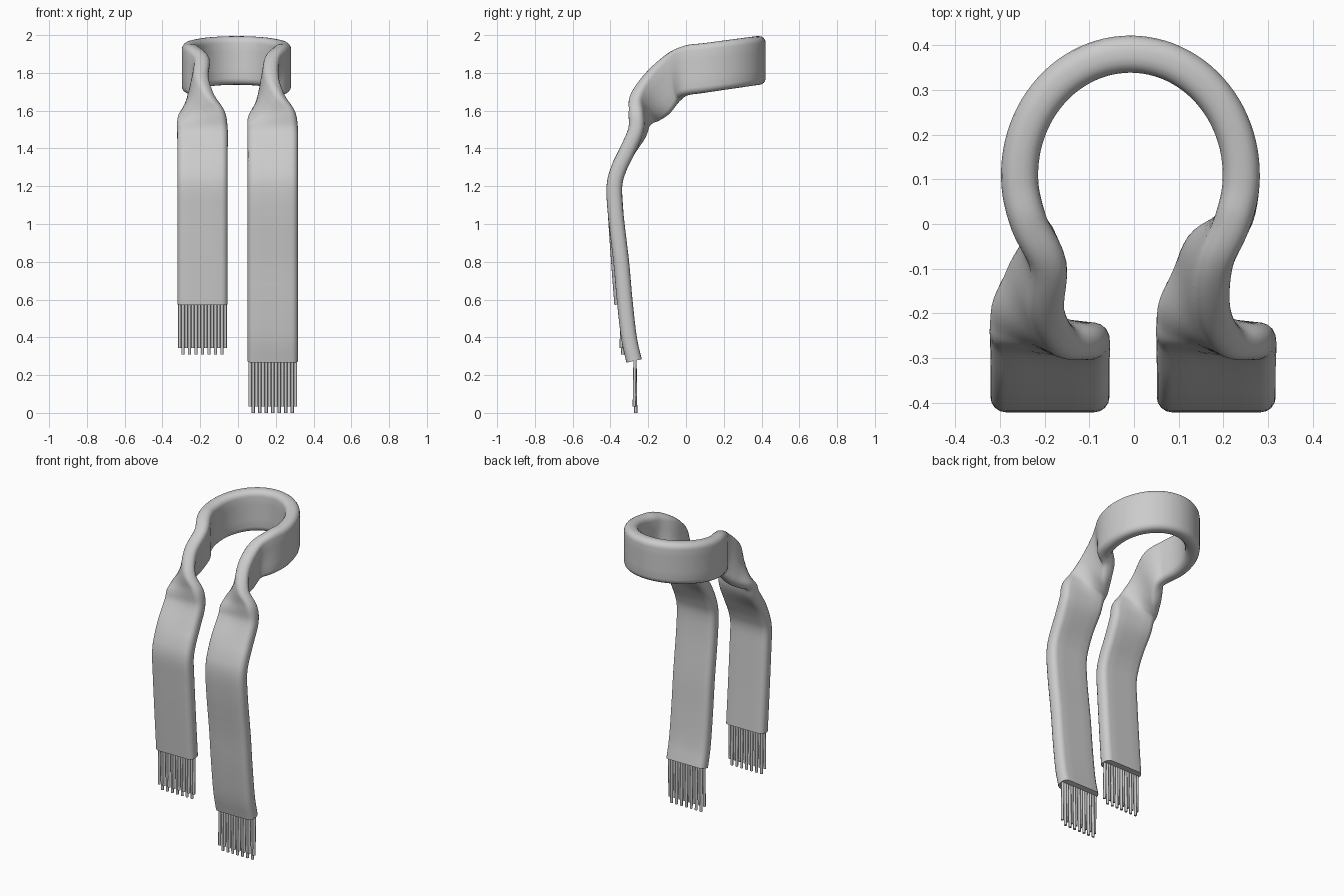
import bpy, bmesh, math
from mathutils import Vector

if "Cube" in bpy.data.objects:
    bpy.data.objects.remove(bpy.data.objects["Cube"])

THICK, RAD = 0.083, 0.034


def finish(bm, name, angle):
    bmesh.ops.recalc_face_normals(bm, faces=bm.faces)
    me = bpy.data.meshes.new(name)
    bm.to_mesh(me)
    bm.free()
    ob = bpy.data.objects.new(name, me)
    bpy.context.collection.objects.link(ob)
    bpy.ops.object.select_all(action='DESELECT')
    ob.select_set(True)
    bpy.context.view_layer.objects.active = ob
    bpy.ops.object.shade_smooth_by_angle(angle=math.radians(angle))
    return ob


def section(w, t):
    """Rounded rectangle as (across, thickness) pairs."""
    pts = []
    for k, (sx, sy) in enumerate([(1, 1), (-1, 1), (-1, -1), (1, -1)]):
        cx, cy = sx * (w / 2 - RAD), sy * (t / 2 - RAD)
        for i in range(5):
            a = math.radians(90 * k + 22.5 * i)
            pts.append((cx + RAD * math.cos(a), cy + RAD * math.sin(a)))
        if k % 2 == 0:
            pts += [(cx * (1 - 2 * f), cy + sy * RAD) for f in (.25, .5, .75)]
    return pts


def spline(p, steps):
    """Catmull-Rom through the points."""
    q = [2 * p[0] - p[1]] + p + [2 * p[-1] - p[-2]]
    out = []
    for i in range(1, len(q) - 2):
        a, b, c, d = q[i - 1:i + 3]
        for s in range(steps):
            t = s / steps
            out.append(.5 * (2 * b + (c - a) * t + (2 * a - 5 * b + 4 * c - d) * t * t
                             + (3 * b - a - 3 * c + d) * t ** 3))
    return out + [p[-1]]


def tail(cx, leg):
    """Upper and lower edge points from the neck loop through the twist and down."""
    twist = [((.0, -.10, 1.90), (-.03, -.035, 1.65)),
             ((.0, -.21, 1.80), (-.065, -.09, 1.585)),
             ((.05, -.275, 1.69), (-.115, -.16, 1.55)),
             ((.115, -.27, 1.60), (-.132, -.22, 1.525)),
             ((.133, -.268, 1.50), (-.133, -.25, 1.47))]
    rows = twist + [((.133, y, z), (-.133, y, z)) for y, z in leg]
    off = Vector((cx, 0, 0))
    return [(Vector(a) + off, Vector(b) + off) for a, b in rows]


LEFT, RIGHT = -.188, .184
drop = [(-.315, 1.38), (-.357, 1.29), (-.379, 1.2), (-.372, 1.05)]
left = tail(LEFT, drop + [(-.355, .8), (-.338, .575)])
right = tail(RIGHT, drop + [(-.343, .8), (-.325, .6), (-.302, .4), (-.275, .275)])

# neck loop edges, left to right
loop = []
for i in range(13):
    a = math.radians(204 - 19 * i)
    x, y = -.008 + .248 * math.cos(a), .11 + .27 * math.sin(a)
    loop.append((Vector((x, y, 1.945 + .13 * y)), Vector((x, y, 1.68 + .15 * y))))

# scarf: one twisted band swept between the two edge curves
rows = left[::-1] + loop + right
tops = spline([r[0] for r in rows], 5)
bots = spline([r[1] for r in rows], 5)
mids = [(a + b) / 2 for a, b in zip(tops, bots)]
bm = bmesh.new()
rings = []
for i, m in enumerate(mids):
    tan = (mids[min(i + 1, len(mids) - 1)] - mids[max(i - 1, 0)]).normalized()
    wide = tops[i] - bots[i]
    w = wide.length
    wide.normalize()
    nor = tan.cross(wide).normalized()
    rings.append([bm.verts.new(m + wide * u + nor * v) for u, v in section(w, THICK)])
for a, b in zip(rings, rings[1:]):
    for k in range(len(a)):
        n = (k + 1) % len(a)
        bm.faces.new((a[k], a[n], b[n], b[k]))
bm.faces.new(rings[0])
bm.faces.new(rings[-1])
finish(bm, "scarf_band", 50)


# fringe: alternating long and short strands under each tail
def fringe(name, cx, y, top, bottom):
    bm = bmesh.new()
    for i in range(15):
        x = cx + (i - 7) * .0172
        low = bottom + (0 if i % 2 else .033)
        lean = .004 if i % 2 else -.004
        ends = []
        for z, dy in ((top, 0), (low, lean)):
            ends.append([bm.verts.new((x + .0085 * math.cos(k * math.pi / 4),
                                       y + dy + .0085 * math.sin(k * math.pi / 4), z))
                         for k in range(8)])
        for k in range(8):
            n = (k + 1) % 8
            bm.faces.new((ends[0][k], ends[0][n], ends[1][n], ends[1][k]))
        bm.faces.new(ends[0])
        bm.faces.new(ends[1])
    finish(bm, name, 50)


fringe("left_fringe", LEFT, -.339, .60, .31)
fringe("right_fringe", RIGHT, -.27, .29, 0)
